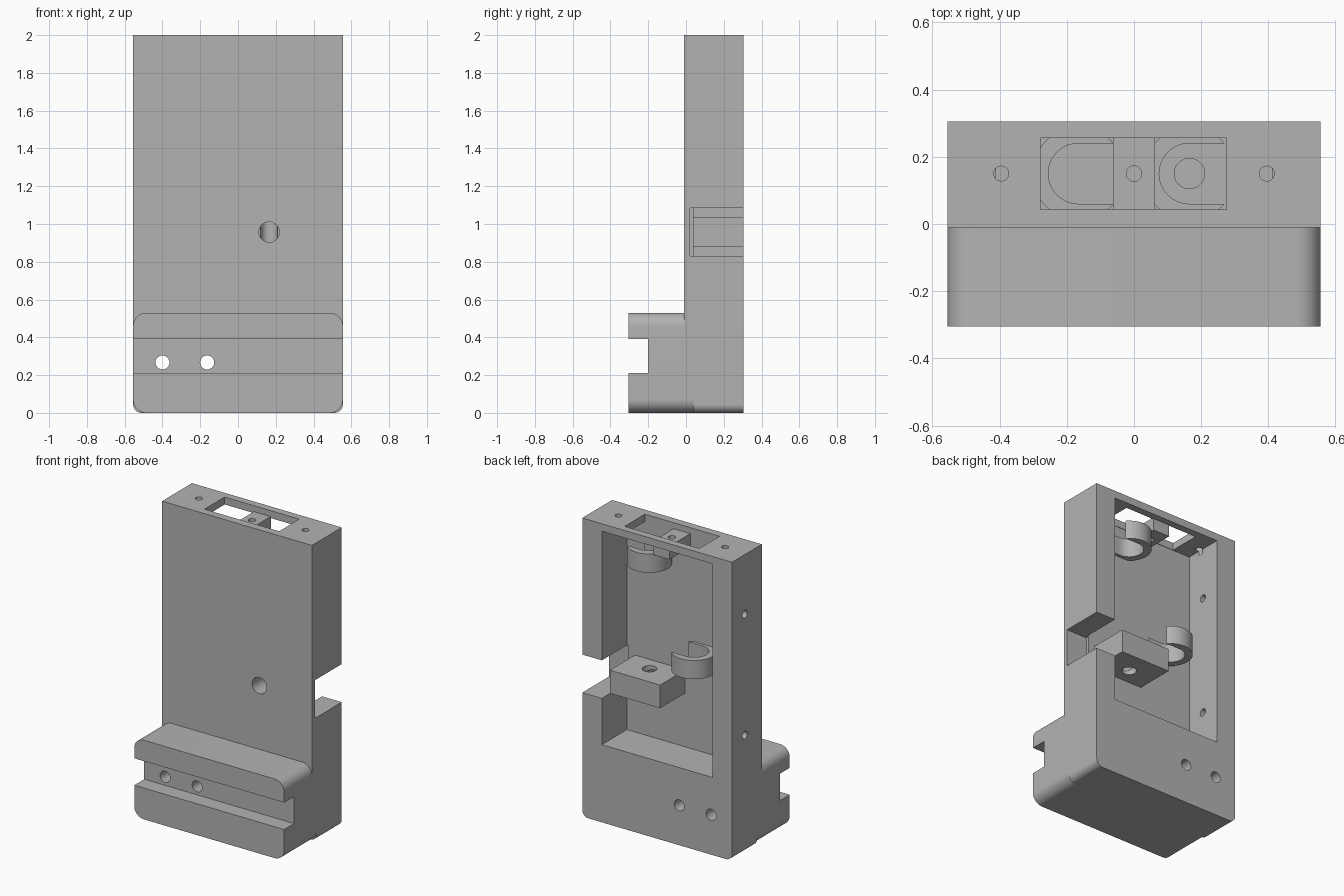
import bpy, bmesh, math
from mathutils import Matrix, Vector

if "Cube" in bpy.data.objects:
    bpy.data.objects.remove(bpy.data.objects["Cube"])

grey = bpy.data.materials.new("plain_grey")
grey.use_nodes = True
COLOUR = (0.45, 0.45, 0.45, 1)
grey.diffuse_color = COLOUR
grey.node_tree.nodes["Principled BSDF"].inputs["Base Color"].default_value = COLOUR


def finish(name, bm):
    bmesh.ops.recalc_face_normals(bm, faces=bm.faces)
    mesh = bpy.data.meshes.new(name)
    bm.to_mesh(mesh)
    bm.free()
    mesh.materials.append(grey)
    ob = bpy.data.objects.new(name, mesh)
    bpy.context.collection.objects.link(ob)
    return ob


def box(name, x, y, z):
    bm = bmesh.new()
    bmesh.ops.create_cube(bm, size=1)
    for v in bm.verts:
        v.co = [(r[0] + r[1]) / 2 + c * (r[1] - r[0]) for c, r in zip(v.co, (x, y, z))]
    return finish(name, bm)


def cylinder(name, centre, radius, length, axis="Z", sides=48):
    bm = bmesh.new()
    turn = {"X": Matrix.Rotation(math.pi / 2, 4, "Y"),
            "Y": Matrix.Rotation(math.pi / 2, 4, "X"), "Z": Matrix()}[axis]
    bmesh.ops.create_cone(bm, cap_ends=True, segments=sides, radius1=radius,
                          radius2=radius, depth=length,
                          matrix=Matrix.Translation(centre) @ turn)
    return finish(name, bm)


def rounded_slab(name, y, top, low_r, top_r=0):
    """Slab across the full width with rounded corners in the front outline."""
    corners = [(HALF, 0, low_r, -90), (HALF, top, top_r, 0),
               (-HALF, top, top_r, 90), (-HALF, 0, low_r, 180)]
    bm = bmesh.new()
    ring = []
    for cx, cz, r, start in corners:
        ox = cx - math.copysign(r, cx)
        oz = cz + r if cz == 0 else cz - r
        for i in range(13 if r else 1):
            a = math.radians(start + i * 7.5)
            ring.append(bm.verts.new((ox + r * math.cos(a), y[0], oz + r * math.sin(a))))
    face = bm.faces.new(ring)
    side = bmesh.ops.extrude_face_region(bm, geom=[face])["geom"]
    moved = [g for g in side if isinstance(g, bmesh.types.BMVert)]
    bmesh.ops.translate(bm, verts=moved, vec=Vector((0, y[1] - y[0], 0)))
    return finish(name, bm)


def combine(target, others, operation):
    for other in others:
        mod = target.modifiers.new("combine", "BOOLEAN")
        mod.operation, mod.solver, mod.object = operation, "EXACT", other
        bpy.context.view_layer.objects.active = target
        bpy.ops.object.modifier_apply(modifier=mod.name)
        bpy.data.objects.remove(other)


def smooth(ob):
    bpy.ops.object.select_all(action="DESELECT")
    ob.select_set(True)
    bpy.context.view_layer.objects.active = ob
    bpy.ops.object.shade_smooth_by_angle(angle=math.radians(30))


HALF, FRONT, BACK, WALL = 0.555, -0.01, 0.305, 0.04
MID = 0.15      # depth of the vertical axes
CLIP_X = 0.165

# Housing: rail block, front panel and rear frame
housing = rounded_slab("housing", (WALL, BACK), 2, 0.045)
combine(housing, [rounded_slab("panel", (FRONT, WALL), 2, 0.07),
                  rounded_slab("rail", (-BACK, FRONT), 0.53, 0.07, 0.07)], "UNION")

# Open back, side notch, rail groove and top window
cuts = [box("cavity", (-0.41, 0.41), (WALL, 0.5), (0.52, 1.95)),
        box("notch", (0.4, 0.7), (0.02, 0.5), (0.83, 1.085)),
        box("groove", (-1, 1), (-0.5, -0.2), (0.21, 0.39)),
        box("window", (-0.278, 0.275), (0.043, 0.256), (1.9, 2.1))]
# Through holes in the rail, side wall and top
cuts += [cylinder("rail_hole", (x, 0, 0.267), 0.037, 1, "Y") for x in (-0.4, -0.163)]
cuts += [cylinder("side_hole", (-0.5, 0.17, z), 0.025, 0.3, "X") for z in (0.79, 1.6)]
cuts += [cylinder("top_hole", (x, MID, 1.98), 0.022, 0.12) for x in (-0.395, 0.395)]
cuts.append(cylinder("front_hole", (CLIP_X, 0, 0.957), 0.054, 0.2, "Y"))
combine(housing, cuts, "DIFFERENCE")
smooth(housing)

# Shelf with a vertical bore met by the front hole
shelf = box("shelf", (-0.022, 0.35), (WALL, BACK), (0.88, 1.035))
combine(shelf, [cylinder("bore", (CLIP_X, MID, 0.95), 0.045, 0.5),
                cylinder("cross_bore", (CLIP_X, 0.05, 0.957), 0.054, 0.2, "Y")], "DIFFERENCE")
smooth(shelf)

# Bridge across the top window
bridge = box("window_bridge", (-0.062, 0.062), (0.035, 0.262), (1.87, 1.96))
combine(bridge, [cylinder("bridge_hole", (0, MID, 1.9), 0.023, 0.4)], "DIFFERENCE")
smooth(bridge)

# Open ring clips on the front panel
for name, x, z in (("upper_clip", CLIP_X, 1.805), ("lower_clip", -CLIP_X, 1.18)):
    clip = cylinder(name, (x, MID, z), 0.138, 0.125, sides=64)
    combine(clip, [cylinder("seat", (x, MID, z), 0.09, 0.3, sides=64),
                   box("mouth", (x, x + 0.3), (MID - 0.09, MID + 0.09), (z - 0.2, z + 0.2))],
            "DIFFERENCE")
    smooth(clip)
